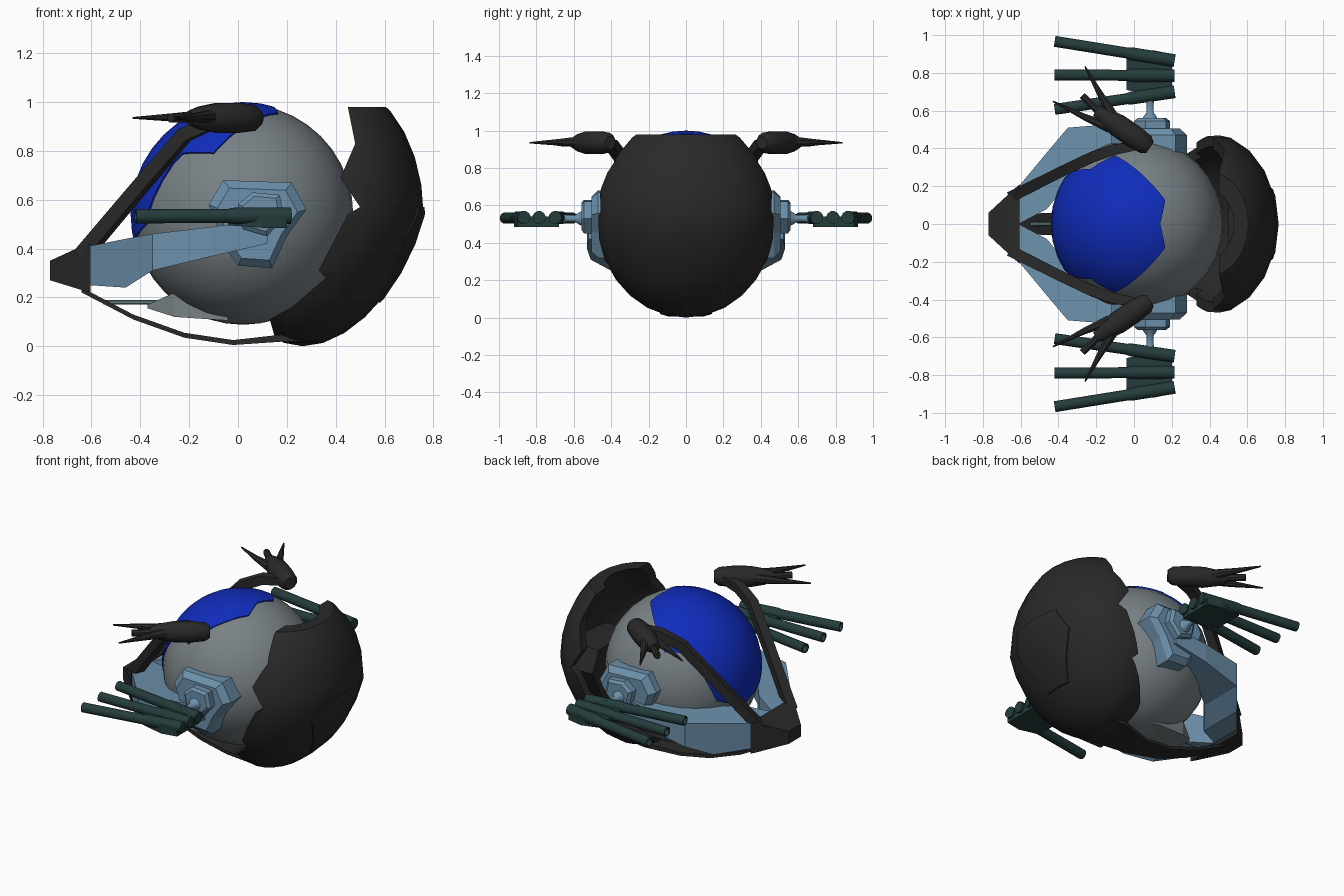
import bpy, bmesh, math
from mathutils import Vector

if "Cube" in bpy.data.objects:
    bpy.data.objects.remove(bpy.data.objects["Cube"])


def mat(name, rgb):
    m = bpy.data.materials.new(name)
    m.diffuse_color = (*rgb, 1)
    m.use_nodes = True
    m.node_tree.nodes["Principled BSDF"].inputs["Base Color"].default_value = m.diffuse_color
    return m


GREY = mat("hull_grey", (0.19, 0.22, 0.235))
BLUE = mat("canopy_blue", (0.005, 0.025, 0.5))
DARK = mat("armour_black", (0.022, 0.022, 0.022))
STEEL = mat("steel_blue", (0.15, 0.28, 0.41))
TEAL = mat("gun_teal", (0.018, 0.045, 0.045))
PALE = mat("pale_teal", (0.12, 0.22, 0.21))


def finish(bm, name, material, mirror=False, smooth=None):
    bmesh.ops.recalc_face_normals(bm, faces=bm.faces)
    me = bpy.data.meshes.new(name)
    bm.to_mesh(me)
    bm.free()
    ob = bpy.data.objects.new(name, me)
    bpy.context.collection.objects.link(ob)
    if material:
        me.materials.append(material)
    if mirror:
        ob.modifiers.new("mirror", "MIRROR").use_axis = (False, True, False)
    if smooth:
        shade(ob, smooth)
    return ob


def shade(ob, deg):
    bpy.ops.object.select_all(action="DESELECT")
    ob.select_set(True)
    bpy.context.view_layer.objects.active = ob
    bpy.ops.object.shade_smooth_by_angle(angle=math.radians(deg))


def rings(bm, loops):
    """Skin a list of vertex rings and cap both ends."""
    vs = [[bm.verts.new(p) for p in lp] for lp in loops]
    n = len(vs[0])
    for a, b in zip(vs, vs[1:]):
        for i in range(n):
            bm.faces.new((a[i], a[(i + 1) % n], b[(i + 1) % n], b[i]))
    bm.faces.new(vs[0])
    bm.faces.new(vs[-1])
    return bm


def loft(name, secs, material, mirror=False):
    """Box sections given as x, y0, y1, z0, z1."""
    loops = [[(x, a, c), (x, b, c), (x, b, d), (x, a, d)] for x, a, b, c, d in secs]
    return finish(rings(bmesh.new(), loops), name, material, mirror)


def tube(name, pts, radii, material, sides=12, straight=False, mirror=True):
    pts = [Vector(p) for p in pts]
    loops = []
    for i, (p, r) in enumerate(zip(pts, radii)):
        t = pts[min(i + 1, len(pts) - 1)] - pts[max(i - 1, 0)]
        if straight:
            t = pts[1] - pts[0]
        u = t.cross(Vector((0, 0, 1))).normalized()
        v = u.cross(t).normalized()
        loops.append([p + r * (u * math.cos(a) + v * math.sin(a))
                      for a in (2 * math.pi * (k + 0.5) / sides for k in range(sides))])
    return finish(rings(bmesh.new(), loops), name, material, mirror, 40)


def prism(name, poly, layers, material=None, axis="y", mirror=False):
    """Outline extruded along y (xz outline) or x (yz outline); layers = (depth, scale)."""
    ca = sum(p[0] for p in poly) / len(poly)
    cb = sum(p[1] for p in poly) / len(poly)
    loops = []
    for d, s in layers:
        flat = [(ca + (a - ca) * s, cb + (b - cb) * s) for a, b in poly]
        loops.append([(a, d, b) if axis == "y" else (d, a, b) for a, b in flat])
    return finish(rings(bmesh.new(), loops), name, material, mirror)


def ball(name, c, r, material, seg, rng, shear=0.0):
    bm = bmesh.new()
    bmesh.ops.create_uvsphere(bm, u_segments=seg, v_segments=rng, radius=1)
    for v in bm.verts:
        low = max(0, -v.co.z * r[2])
        v.co = Vector((c[0] + v.co.x * r[0] - shear * low, c[1] + v.co.y * r[1], c[2] + v.co.z * r[2]))
    return finish(bm, name, material)


def cut(ob, cutter, op):
    m = ob.modifiers.new("cut", "BOOLEAN")
    m.operation, m.solver, m.object = op, "EXACT", cutter
    bpy.context.view_layer.objects.active = ob
    bpy.ops.object.modifier_apply(modifier="cut")
    bpy.data.objects.remove(cutter)


# spherical cockpit body
C = Vector((0.02, 0, 0.54))
body = ball("body_sphere", C, (0.452, 0.452, 0.452), GREY, 32, 20)
shade(body, 40)

# blue canopy: slightly larger sphere cut by a cone from the centre
half = [(0.17, 0.13, 0.97), (-0.1, 0.36, 0.79), (-0.23, 0.29, 0.79), (-0.37, 0.22, 0.5)]
edge = [(0.14, 0, 0.99)] + half + [(-0.41, 0, 0.42)] + [(x, -y, z) for x, y, z in half[::-1]]
bm = bmesh.new()
apex = bm.verts.new(C)
far = bm.verts.new(C + Vector((-2.2, 0, 2.2)))
rim = [bm.verts.new(C + (Vector(p) - C) * 6) for p in edge]
for i in range(len(rim)):
    j = (i + 1) % len(rim)
    bm.faces.new((apex, rim[i], rim[j]))
    bm.faces.new((far, rim[j], rim[i]))
canopy = ball("canopy", C, (0.46, 0.46, 0.46), BLUE, 32, 20)
cut(canopy, finish(bm, "canopy_cutter", None), "INTERSECT")
shade(canopy, 40)

# rear armour shell, hollow and trimmed to a jagged side outline
S = (0.4, 0, 0.54)
shell = ball("rear_shell", S, (0.36, 0.48, 0.54), DARK, 20, 14, 0.25)
cut(shell, ball("hollow", S, (0.31, 0.425, 0.485), None, 20, 14, 0.25), "DIFFERENCE")
outline = [(0.45, 0.98), (0.9, 0.98), (0.9, -0.1), (0.19, -0.1), (0.13, 0.11), (0.22, 0.16), (0.36, 0.28),
           (0.33, 0.31), (0.45, 0.54), (0.5, 0.57), (0.42, 0.69), (0.48, 0.83)]
cut(shell, prism("shell_trim", outline, [(-1, 1), (1, 1)]), "INTERSECT")
shade(shell, 35)

# raised rear hatch
hexa = [(-0.17, 0.57), (0.17, 0.57), (0.23, 0.44), (0.09, 0.18), (-0.09, 0.18), (-0.23, 0.44)]
hatch = ball("rear_hatch", S, (0.366, 0.488, 0.548), DARK, 20, 14, 0.25)
cut(hatch, prism("hatch_trim", hexa, [(0.5, 1), (1, 1)], axis="x"), "INTERSECT")
shade(hatch, 35)

# nose block, keel strip and lower gun
loft("nose", [(-0.77, -0.06, 0.06, 0.27, 0.35), (-0.64, -0.18, 0.18, 0.23, 0.41),
              (-0.605, -0.21, 0.21, 0.22, 0.42)], DARK)
loft("keel_strip", [(-0.64, -0.05, 0.05, 0.22, 0.24), (-0.43, -0.06, 0.06, 0.11, 0.13),
                    (-0.22, -0.07, 0.07, 0.035, 0.055), (-0.02, -0.09, 0.09, 0.005, 0.025),
                    (0.2, -0.14, 0.14, 0.02, 0.05), (0.3, -0.12, 0.12, 0.02, 0.06)], DARK)
loft("chin_housing", [(-0.37, -0.06, 0.06, 0.155, 0.17), (-0.26, -0.13, 0.13, 0.12, 0.22),
                      (-0.04, -0.15, 0.15, 0.105, 0.2)], GREY)
tube("chin_gun", [(-0.55, 0, 0.18), (-0.22, 0, 0.18)], [0.011, 0.011], PALE, 8, mirror=False)

# cradle around the body
loft("cradle", [(-0.61, 0, 0.2, 0.25, 0.41), (-0.46, 0.08, 0.38, 0.24, 0.44), (-0.35, 0.22, 0.51, 0.31, 0.46),
                (-0.1, 0.4, 0.53, 0.37, 0.49), (0.12, 0.42, 0.52, 0.42, 0.52)], STEEL, True)

# side hubs with axle
hub = [(-0.12, 0.58), (-0.06, 0.68), (0.22, 0.67), (0.28, 0.56), (0.2, 0.45), (0.14, 0.32),
       (0.0, 0.33), (-0.05, 0.4)]
prism("side_hub", hub, [(0.34, 1), (0.47, 1), (0.505, 0.82)], STEEL, mirror=True)
plate = [(0.0, 0.58), (0.06, 0.63), (0.17, 0.62), (0.19, 0.53), (0.12, 0.45), (0.02, 0.48)]
prism("hub_plate", plate, [(0.49, 1), (0.545, 1), (0.56, 0.8)], STEEL, mirror=True)
tube("gun_axle", [(0.085, y, 0.53) for y in (0.54, 0.57, 0.59, 0.64, 0.7)],
     [0.05, 0.035, 0.02, 0.02, 0.035], STEEL)

# triple guns on a mount
loft("gun_mount", [(-0.04, 0.71, 0.9, 0.495, 0.535), (0.1, 0.68, 0.92, 0.485, 0.54),
                   (0.2, 0.68, 0.9, 0.485, 0.54)], TEAL, True)
for i, (y0, y1) in enumerate([(0.967, 0.865), (0.79, 0.785), (0.607, 0.7)]):
    a, b = Vector((0.215, y1, 0.535)), Vector((-0.42, y0, 0.532))
    tube(f"gun_barrel_{i + 1}", [a, b, b, b.lerp(a, 0.15)], [0.03, 0.03, 0.022, 0.022], TEAL, 12, True)
    tube(f"gun_breech_{i + 1}", [a, a.lerp(b, 0.36), a.lerp(b, 0.4)], [0.035, 0.035, 0.03], TEAL, 12, True)

# upper arms, pods and claws
tube("upper_arm", [(-0.64, 0.15, 0.37), (-0.4, 0.27, 0.655), (-0.22, 0.355, 0.865), (-0.1, 0.395, 0.92),
                   (0.05, 0.42, 0.935)], [0.042, 0.04, 0.04, 0.04, 0.03], DARK, 4)
p, q = Vector((0.085, 0.405, 0.935)), Vector((-0.2, 0.6, 0.935))
tube("claw_pod", [p.lerp(q, t) for t in (0, 0.08, 0.3, 0.6, 0.85, 1)],
     [0.035, 0.055, 0.063, 0.063, 0.048, 0.03], DARK, 12, True)
tube("claw_inner", [(-0.13, 0.51, 0.94), (-0.27, 0.57, 0.937), (-0.43, 0.65, 0.935)], [0.03, 0.018, 0.004], DARK, 8)
tube("claw_middle", [(-0.17, 0.58, 0.935), (-0.275, 0.68, 0.935)], [0.022, 0.02], DARK, 8)
tube("claw_outer", [(-0.11, 0.57, 0.94), (-0.18, 0.69, 0.937), (-0.26, 0.835, 0.935)], [0.03, 0.018, 0.004], DARK, 8)
